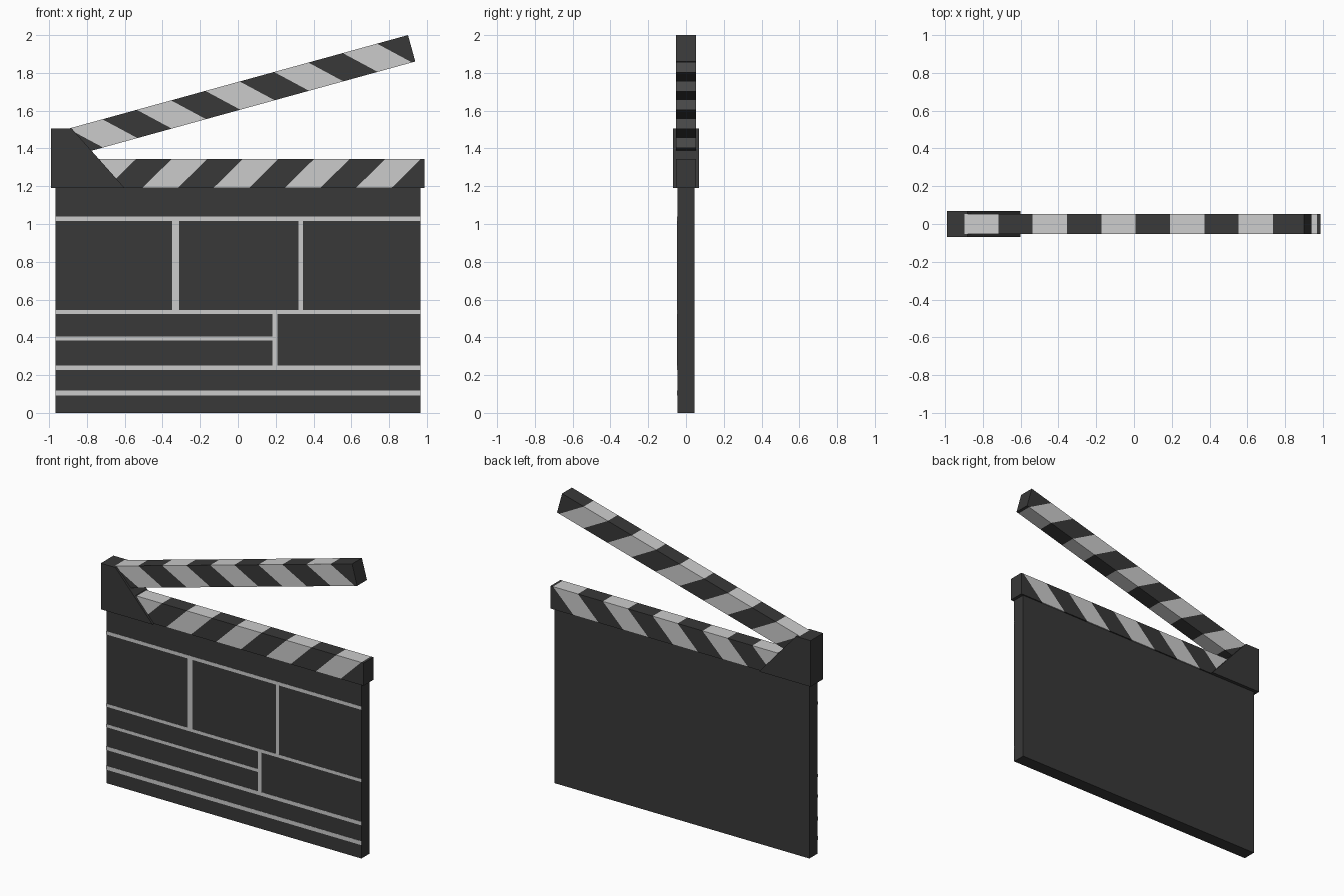
import bpy, bmesh
from math import radians

if "Cube" in bpy.data.objects:
    bpy.data.objects.remove(bpy.data.objects["Cube"])


def material(name, v):
    m = bpy.data.materials.new(name)
    m.diffuse_color = (v, v, v, 1)
    m.use_nodes = True
    m.node_tree.nodes["Principled BSDF"].inputs["Base Color"].default_value = m.diffuse_color
    return m


DARK = material("dark_slate", 0.04)
LIGHT = material("light_paint", 0.7)


def finish(name, bm, mats):
    bmesh.ops.recalc_face_normals(bm, faces=bm.faces[:])
    me = bpy.data.meshes.new(name)
    bm.to_mesh(me)
    bm.free()
    for m in mats:
        me.materials.append(m)
    ob = bpy.data.objects.new(name, me)
    bpy.context.collection.objects.link(ob)
    return ob


def prism(name, profile, y0, y1, mat):
    """Extrude an x-z profile from y0 to y1."""
    bm = bmesh.new()
    face = bm.faces.new([bm.verts.new((x, y0, z)) for x, z in profile])
    new = bmesh.ops.extrude_face_region(bm, geom=[face])["geom"]
    verts = [v for v in new if isinstance(v, bmesh.types.BMVert)]
    bmesh.ops.translate(bm, verts=verts, vec=(0, y1 - y0, 0))
    return finish(name, bm, [mat])


def box(name, x0, x1, z0, z1, y0, y1, mat):
    return prism(name, [(x0, z0), (x1, z0), (x1, z1), (x0, z1)], y0, y1, mat)


def striped_bar(name, length, height, first, shift, half=0.053):
    """Bar running to -x from its top right corner, with slanted stripes."""
    edges = [first + 0.1885 * k for k in range(10)]
    tops = [0] + edges + [length]
    bots = [0] + [e + shift for e in edges] + [length]
    bm = bmesh.new()
    rings = [[bm.verts.new(c) for c in ((-t, -half, 0), (-t, half, 0),
                                       (-b, half, -height), (-b, -half, -height))]
             for t, b in zip(tops, bots)]
    for i in range(len(rings) - 1):
        for j in range(4):
            n = (j + 1) % 4
            f = bm.faces.new((rings[i][j], rings[i][n], rings[i + 1][n], rings[i + 1][j]))
            f.material_index = i % 2
    bm.faces.new(rings[0])
    bm.faces.new(rings[-1])
    return finish(name, bm, [DARK, LIGHT])


# Slate board
box("slate_board", -0.965, 0.965, 0, 1.19, -0.045, 0.045, DARK)

# Painted dividing lines on the front: x0, x1, z0, z1
lines = [
    (-0.965, 0.965, 1.017, 1.04),
    (-0.965, 0.965, 0.523, 0.544),
    (-0.965, 0.182, 0.383, 0.404),
    (-0.965, 0.965, 0.227, 0.252),
    (-0.965, 0.965, 0.092, 0.119),
    (-0.350, -0.312, 0.544, 1.017),
    (0.320, 0.343, 0.544, 1.017),
    (0.182, 0.210, 0.252, 0.523),
]
for i, (x0, x1, z0, z1) in enumerate(lines):
    box(f"divider_line_{i + 1}", x0, x1, z0, z1, -0.0465, -0.044, LIGHT)

# Fixed lower clap stick
lower = striped_bar("lower_stick", 1.97, 0.155, 0.018, 0.157)
lower.location = (0.987, 0, 1.345)

# Raised upper clap stick
upper = striped_bar("upper_stick", 1.90, 0.145, 0.170, -0.152)
upper.location = (0.90, 0, 2.0)
upper.rotation_euler = (0, radians(-15.4), 0)

# Hinge plate holding both sticks
prism("hinge_block", [(-0.99, 1.19), (-0.60, 1.19), (-0.88, 1.505), (-0.99, 1.505)],
      -0.068, 0.068, DARK)
